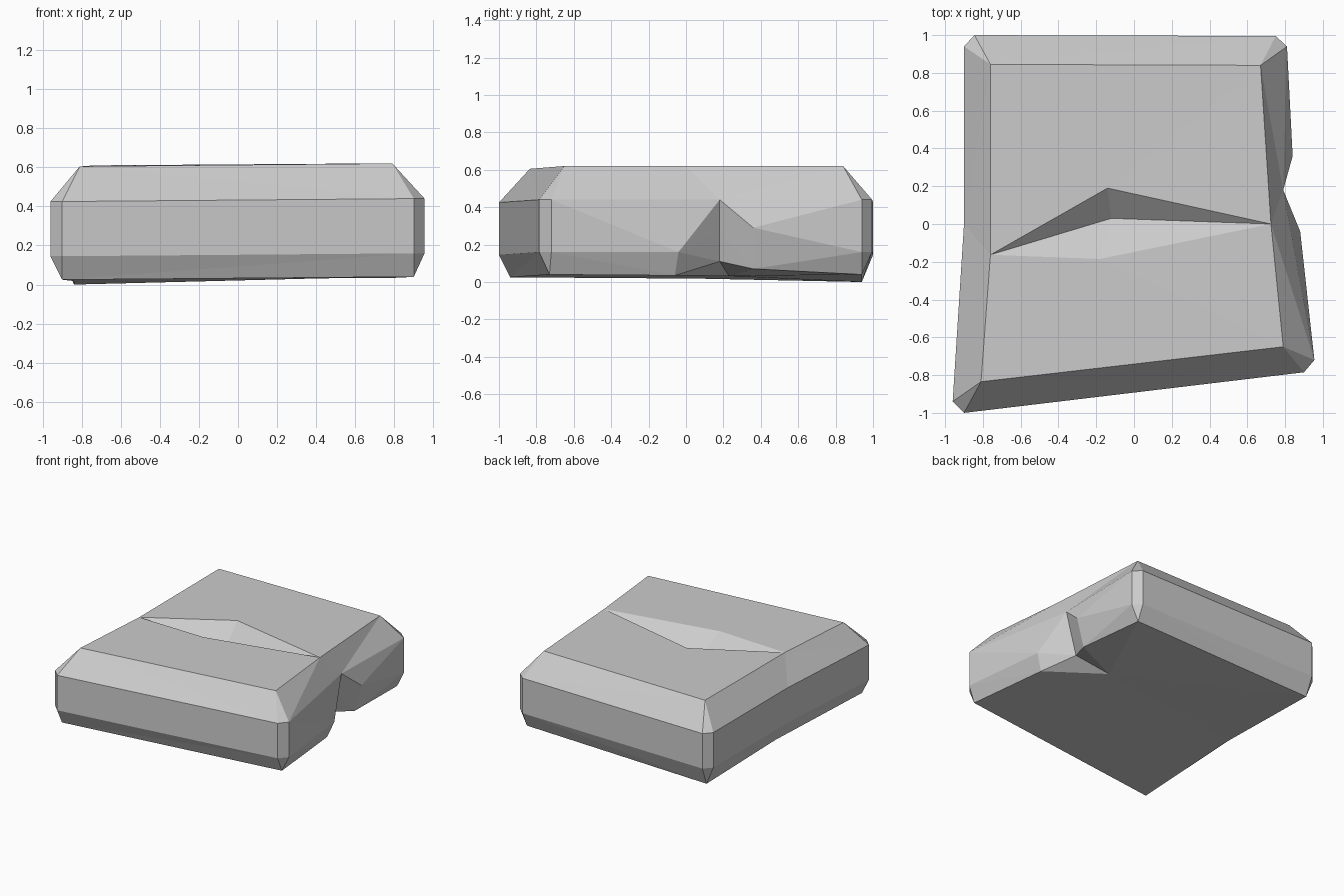
import bpy, bmesh
from mathutils import Vector

if "Cube" in bpy.data.objects:
    bpy.data.objects.remove(bpy.data.objects["Cube"])

# Single stone colour
stone = bpy.data.materials.new("stone_grey")
stone.diffuse_color = (0.6, 0.6, 0.6, 1)
stone.use_nodes = True
stone.node_tree.nodes["Principled BSDF"].inputs["Base Color"].default_value = stone.diffuse_color

# Rim loops, clockwise from the back left corner. Repeated points close up
# the corner chamfers and the side notch.
BL, BR = (-0.76, 0.845, 0.61), (0.67, 0.84, 0.62)
FR, FL = (0.79, -0.65, 0.62), (-0.81, -0.835, 0.605)
RM, LM = (0.725, 0.0, 0.62), (-0.76, -0.163, 0.607)
top = [BL, BL, BR, BR, RM, RM, RM, FR, FR, FL, FL, LM]

# Vertical wall outline: (x, y, lower z, upper z)
wall = [(-0.90, 0.94, 0.145, 0.425), (-0.845, 1.0, 0.145, 0.425),
        (0.75, 0.995, 0.16, 0.44), (0.81, 0.94, 0.16, 0.44),
        None, None, None,
        (0.955, -0.72, 0.16, 0.44), (0.90, -0.785, 0.16, 0.44),
        (-0.90, -1.0, 0.145, 0.425), (-0.96, -0.94, 0.145, 0.425),
        (-0.90, 0.0, 0.145, 0.425)]
notch_top = (0.79, 0.18, 0.44)
notch_low = [(0.84, 0.36, 0.29), (0.745, 0.18, 0.27), (0.88, -0.04, 0.16)]
upper = [(p[0], p[1], p[3]) if p else notch_top for p in wall]
lower = [p[:3] if p else notch_low[i - 4] for i, p in enumerate(wall)]

# Underside rim
bl, br = (-0.84, 0.94, 0.0), (0.75, 0.94, 0.04)
fr, fl = (0.90, -0.73, 0.04), (-0.90, -0.94, 0.025)
n1, n2, n3 = (0.78, 0.36, 0.07), (0.70, 0.18, 0.11), (0.83, -0.06, 0.035)
lm = (-0.84, 0.07, 0.018)
bottom = [bl, bl, br, br, n1, n2, n3, fr, fr, fl, fl, lm]

bm = bmesh.new()
verts = {}


def face(*points):
    """Add a face from points, sharing vertices and dropping repeats."""
    unique = list(dict.fromkeys(points))
    if len(unique) < 3:
        return
    for p in unique:
        if p not in verts:
            verts[p] = bm.verts.new(Vector(p))
    bm.faces.new([verts[p] for p in unique])


# Bevels and walls
for a, b in ((top, upper), (upper, lower), (lower, bottom)):
    for i in range(len(a)):
        j = (i + 1) % len(a)
        face(a[i], a[j], b[j], b[i])

# Top surface with an open crack
back_lip, front_lip = (-0.14, 0.19, 0.612), (-0.18, -0.185, 0.612)
crack = (-0.12, 0.03, 0.475)
face(LM, back_lip, RM, BR, BL)
face(LM, FL, FR, RM, front_lip)
rim = [LM, back_lip, RM, front_lip]
for i in range(4):
    face(rim[i - 1], rim[i], crack)

# Underside with the notch running into it
tip = (0.43, 0.23, 0.032)
face(n1, n2, tip)
face(n2, n3, tip)
face(bl, br, n1, tip, n3, fr, fl, lm)

bmesh.ops.triangulate(bm, faces=bm.faces[:])
bmesh.ops.recalc_face_normals(bm, faces=bm.faces[:])

mesh = bpy.data.meshes.new("cracked_stone_slab")
bm.to_mesh(mesh)
bm.free()
mesh.materials.append(stone)
slab = bpy.data.objects.new("cracked_stone_slab", mesh)
bpy.context.collection.objects.link(slab)
